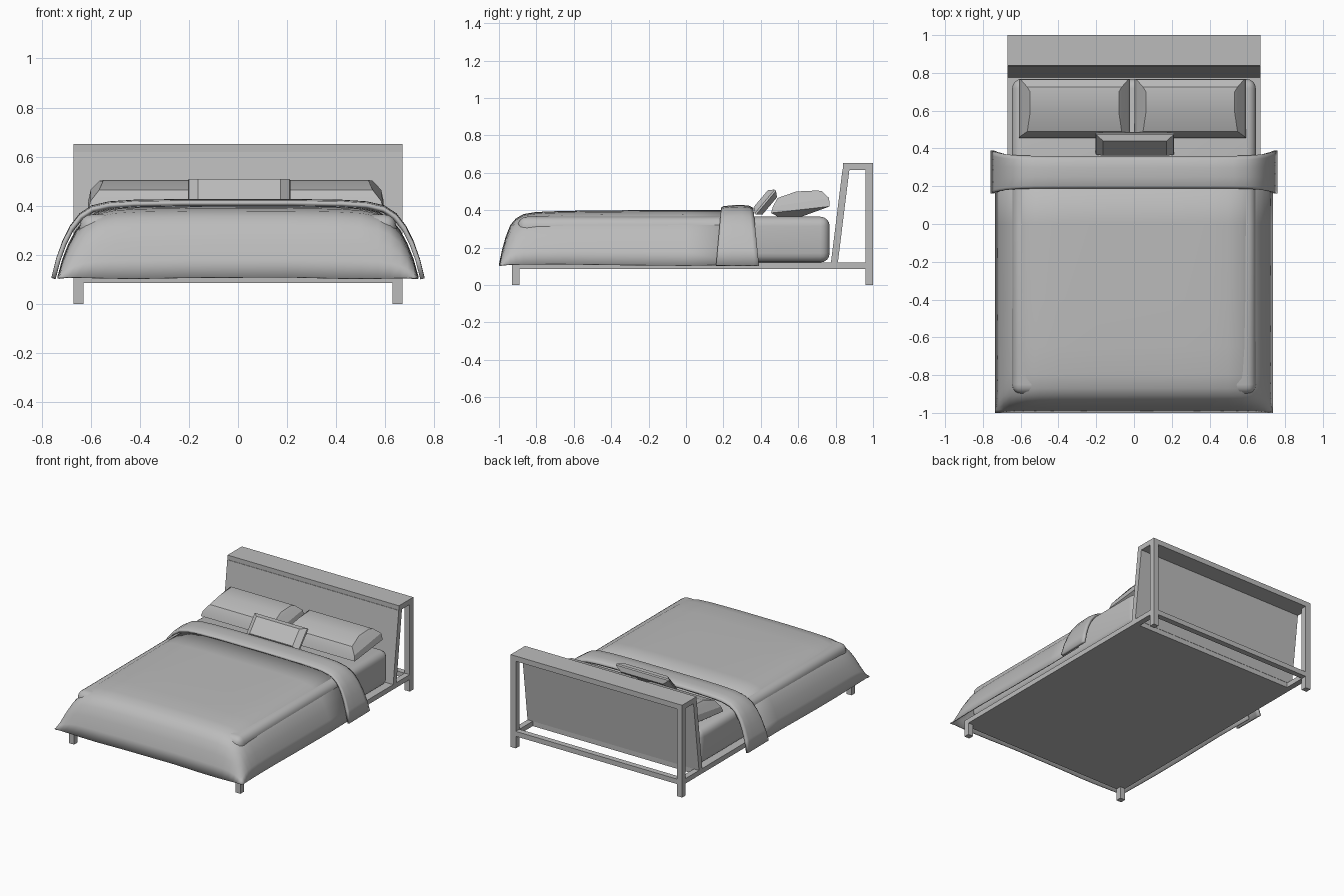
import bpy, bmesh, math
from mathutils import Matrix, Vector

old = bpy.data.objects.get("Cube")
if old:
    bpy.data.objects.remove(old, do_unlink=True)

# Single flat colour
grey = bpy.data.materials.new("soft_grey")
grey.use_nodes = True
tone = (0.5, 0.5, 0.5, 1)
grey.diffuse_color = tone
grey.node_tree.nodes["Principled BSDF"].inputs["Base Color"].default_value = tone


def finish(name, bm, smooth=None):
    bmesh.ops.recalc_face_normals(bm, faces=bm.faces)
    mesh = bpy.data.meshes.new(name)
    bm.to_mesh(mesh)
    bm.free()
    mesh.materials.append(grey)
    ob = bpy.data.objects.new(name, mesh)
    bpy.context.collection.objects.link(ob)
    if smooth:
        bpy.ops.object.select_all(action='DESELECT')
        ob.select_set(True)
        bpy.context.view_layer.objects.active = ob
        bpy.ops.object.shade_smooth_by_angle(angle=math.radians(smooth))
    return ob


def box(name, x, y, z, lean=0):
    """Box from min/max pairs; lean shifts the top along y."""
    bm = bmesh.new()
    bmesh.ops.create_cube(bm, size=1)
    for v in bm.verts:
        top = v.co.z > 0
        v.co = Vector((x[v.co.x > 0], y[v.co.y > 0] + lean * top, z[top]))
    return finish(name, bm)


# Frame: base, legs, rails
W, T = 0.67, 0.04
box("base", (-W, W), (-0.93, 0.81), (0.085, 0.12))
box("back_rail", (-W, W), (1 - T, 1), (0.085, 0.12))
for side, x in (("right", (-W, T - W)), ("left", (W - T, W))):
    box(side + "_front_leg", x, (-0.93, -0.93 + T), (0, 0.1))
    box(side + "_back_post", x, (1 - T, 1), (0, 0.64))
    box(side + "_side_rail", x, (0.8, 1 - T), (0.085, 0.12))

# Headboard: leaning panel and top shelf
box("headboard_panel", (-W, W), (0.775, 0.812), (0.12, 0.62), 0.062)
box("headboard_shelf", (-W, W), (0.84, 1), (0.615, 0.652))

# Mattress
mattress = box("mattress", (-0.645, 0.645), (-0.9, 0.768), (0.12, 0.365))
bev = mattress.modifiers.new("rounded", 'BEVEL')
bev.width, bev.segments = 0.05, 4
for p in mattress.data.polygons:
    p.use_smooth = True


def drape(name, across, along, bottom, top, ripple, thick):
    """Sheet whose height is the product of two (position, height) profiles."""
    full = [(-p, h) for p, h in across] + [(p, h) for p, h in reversed(across)]
    bm = bmesh.new()
    rows = []
    for y, hy in along:
        row = []
        for x, hx in full:
            h = hx * hy
            wave = ripple * (1 - h) * math.sin(7 * x + 5 * y)
            flare = 0.03 * (1 - hx) * (y - 0.27) / 0.09 if thick > 0.01 else 0
            row.append(bm.verts.new((x, y + flare, bottom + (top - bottom) * h + wave)))
        rows.append(row)
    for a, b in zip(rows, rows[1:]):
        for i in range(len(full) - 1):
            bm.faces.new((a[i], a[i + 1], b[i + 1], b[i]))
    ob = finish(name, bm, 50)
    mod = ob.modifiers.new("thickness", 'SOLIDIFY')
    mod.thickness, mod.offset = thick, -1
    return ob


# Duvet and its folded-over top band
side = [(0.735, 0), (0.715, 0.25), (0.69, 0.47), (0.66, 0.66), (0.62, 0.82),
        (0.57, 0.92), (0.5, 0.97), (0.4, 0.99), (0.2, 1)]
foot = [(-1, 0), (-0.985, 0.25), (-0.965, 0.5), (-0.94, 0.72), (-0.91, 0.84),
        (-0.87, 0.92), (-0.8, 0.96), (-0.65, 0.98), (-0.4, 0.99), (0, 1), (0.3, 1)]
drape("duvet", side, foot, 0.108, 0.402, 0.004, 0.008)
fold_side = [(x + 0.025, h) for x, h in side]
band = [(0.188, 0.955), (0.2, 0.98), (0.25, 0.995), (0.3, 1), (0.34, 0.985), (0.36, 0.95)]
drape("duvet_fold", fold_side, band, 0.105, 0.428, 0.003, 0.018)


def pillow(name, rings, matrix):
    """Stack of rectangular rings: half width, y front, y back, z front, z back."""
    bm = bmesh.new()
    loops = []
    for hx, y0, y1, z0, z1 in rings:
        corners = ((-hx, y0, z0), (hx, y0, z0), (hx, y1, z1), (-hx, y1, z1))
        loops.append([bm.verts.new(c) for c in corners])
    for a, b in zip(loops, loops[1:]):
        for i in range(4):
            j = (i + 1) % 4
            bm.faces.new((a[i], a[j], b[j], b[i]))
    bm.faces.new(loops[0])
    bm.faces.new(loops[-1])
    bmesh.ops.transform(bm, matrix=matrix, verts=bm.verts)
    return finish(name, bm, 25)


# Sleeping pillows
rings = [(0.24, 0.49, 0.62, 0.366, 0.366), (0.295, 0.455, 0.768, 0.385, 0.42),
         (0.285, 0.465, 0.765, 0.42, 0.465), (0.25, 0.49, 0.725, 0.465, 0.502),
         (0.235, 0.59, 0.70, 0.5, 0.505)]
for label, x in (("right", -0.315), ("left", 0.298)):
    pillow(label + "_pillow", rings, Matrix.Translation((x, 0, 0)))

# Small cushion leaning on the pillows
cushion = [(0.165, -0.06, 0.06, -0.03, -0.03), (0.208, -0.083, 0.083, -0.004, -0.004),
           (0.205, -0.083, 0.083, 0.006, 0.006), (0.168, -0.06, 0.06, 0.032, 0.032)]
pillow("small_cushion", cushion,
       Matrix.Translation((0.005, 0.425, 0.442)) @ Matrix.Rotation(math.radians(50), 4, 'X'))
